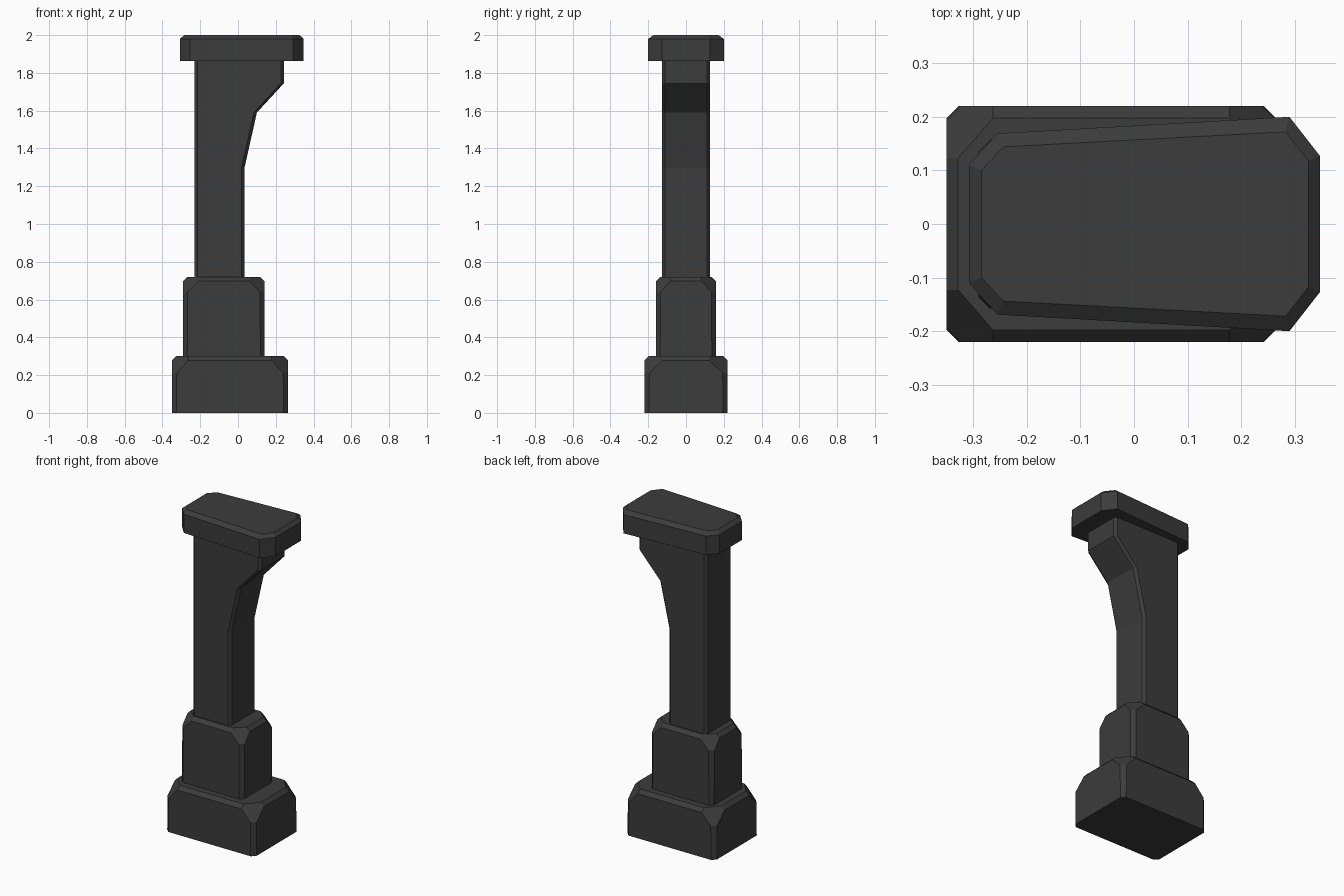
import bpy, bmesh

if "Cube" in bpy.data.objects:
    bpy.data.objects.remove(bpy.data.objects["Cube"])

dark = bpy.data.materials.new("dark_grey")
dark.diffuse_color = (0.045, 0.045, 0.045, 1)
dark.use_nodes = True
dark.node_tree.nodes["Principled BSDF"].inputs["Base Color"].default_value = dark.diffuse_color


def finish(name, bm):
    bmesh.ops.recalc_face_normals(bm, faces=bm.faces)
    mesh = bpy.data.meshes.new(name)
    bm.to_mesh(mesh)
    bm.free()
    mesh.materials.append(dark)
    bpy.context.collection.objects.link(bpy.data.objects.new(name, mesh))


def block(name, x0, x1, y, z0, z1, c, bx, by, drop):
    """Box with narrow corner chamfers, a bevelled rim and large clipped top corners."""
    t = 0.022                      # rim bevel
    corner = [(0, c, z0), (c, 0, z0),
              (0, c + 0.003, z1 - drop), (c + 0.003, 0, z1 - drop),
              (0, by, z1 - t), (bx, 0, z1 - t),
              (t, by, z1), (bx, t, z1)]
    bm = bmesh.new()
    for dx, dy, z in corner:
        for s in (-1, 1):
            bm.verts.new((x0 + dx, s * (y - dy), z))
            bm.verts.new((x1 - dx, s * (y - dy), z))
    res = bmesh.ops.convex_hull(bm, input=bm.verts)
    loose = [v for v in bm.verts if not v.link_faces]
    bmesh.ops.delete(bm, geom=loose, context='VERTS')
    bmesh.ops.dissolve_limit(bm, angle_limit=0.12, verts=bm.verts, edges=bm.edges)
    finish(name, bm)


def loft(name, rings):
    """Skin a stack of equal-length point rings and cap both ends."""
    bm = bmesh.new()
    vs = [[bm.verts.new(p) for p in r] for r in rings]
    n = len(vs[0])
    for a, b in zip(vs, vs[1:]):
        for i in range(n):
            j = (i + 1) % n
            bm.faces.new((a[i], a[j], b[j], b[i]))
    bm.faces.new(vs[0][::-1])
    bm.faces.new(vs[-1])
    finish(name, bm)


def octagon(half, z):
    """Mirror a half outline (y > 0) across the x axis."""
    return [(x, y, z) for x, y in half] + [(x, -y, z) for x, y in reversed(half)]


# stepped foot
block("base_block", -0.35, 0.265, 0.22, 0, 0.30, 0.023, 0.087, 0.097, 0.09)
block("middle_block", -0.29, 0.14, 0.158, 0.30, 0.72, 0.021, 0.08, 0.075, 0.08)

# column flaring into a bracket on the right
column = [(0.70, 0.035), (1.30, 0.035), (1.59, 0.10), (1.745, 0.243), (1.88, 0.243)]
c = 0.016
loft("column", [octagon([(-0.23, 0.127 - c), (-0.23 + c, 0.127),
                         (x - c, 0.127), (x, 0.127 - c)], z) for z, x in column])

# tapered cap slab with bevelled rim
outer = [(-0.308, 0.11), (-0.255, 0.169), (0.29, 0.20), (0.347, 0.127)]
inner = [(-0.285, 0.10), (-0.243, 0.144), (0.283, 0.172), (0.326, 0.117)]
loft("cap_slab", [octagon(outer, 1.863), octagon(outer, 1.98), octagon(inner, 2.0)])
